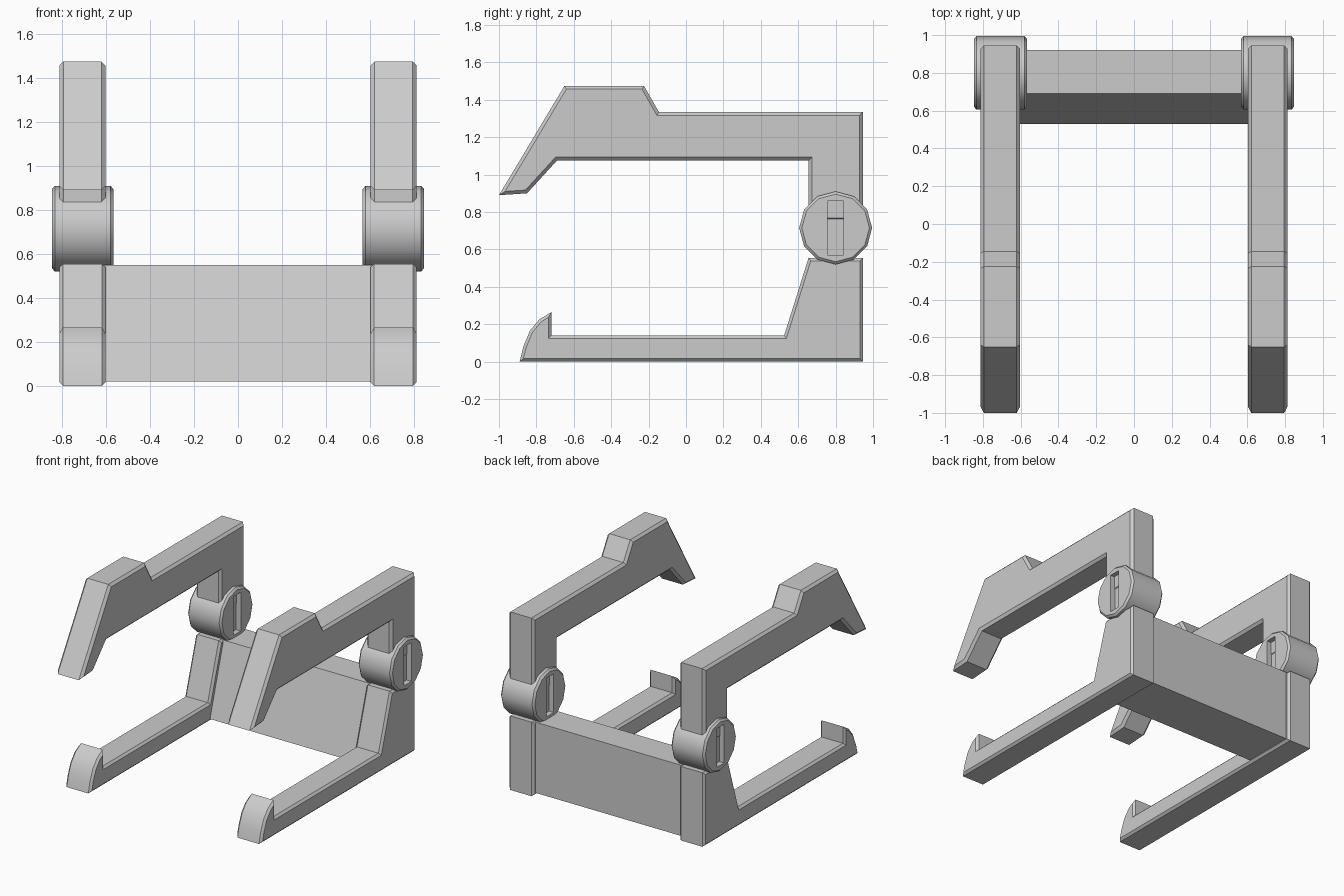
import bpy, bmesh, math

cube = bpy.data.objects.get("Cube")
if cube:
    bpy.data.objects.remove(cube, do_unlink=True)

grey = bpy.data.materials.new("light_grey")
grey.use_nodes = True
grey.diffuse_color = (0.6, 0.6, 0.6, 1)
grey.node_tree.nodes["Principled BSDF"].inputs["Base Color"].default_value = (0.6, 0.6, 0.6, 1)


def extrude_x(name, profile, x0, x1, chamfer=0.0):
    """Extrude a (y, z) outline from x0 to x1 and chamfer the outline of both sides."""
    bm = bmesh.new()
    face = bm.faces.new([bm.verts.new((x0, y, z)) for y, z in profile])
    out = bmesh.ops.extrude_face_region(bm, geom=[face])
    verts = [v for v in out["geom"] if isinstance(v, bmesh.types.BMVert)]
    bmesh.ops.translate(bm, verts=verts, vec=(x1 - x0, 0, 0))
    bmesh.ops.recalc_face_normals(bm, faces=bm.faces)
    if chamfer:
        rim = [e for e in bm.edges if abs(e.verts[0].co.x - e.verts[1].co.x) < 1e-5]
        bmesh.ops.bevel(bm, geom=rim, offset=chamfer, segments=1, affect='EDGES')
    mesh = bpy.data.meshes.new(name)
    bm.to_mesh(mesh)
    bm.free()
    mesh.materials.append(grey)
    obj = bpy.data.objects.new(name, mesh)
    bpy.context.collection.objects.link(obj)
    return obj


def activate(obj):
    bpy.ops.object.select_all(action='DESELECT')
    obj.select_set(True)
    bpy.context.view_layer.objects.active = obj


def finish(obj, mirrored=True):
    activate(obj)
    bpy.ops.object.shade_smooth_by_angle(angle=math.radians(40))
    if mirrored:
        obj.modifiers.new("mirror", 'MIRROR').use_mirror_merge = False


# Upper arms with a raised head and a downward tip
upper = [(-1, 0.89), (-0.65, 1.475), (-0.225, 1.475), (-0.145, 1.335), (0.945, 1.335),
         (0.945, 0.75), (0.655, 0.75), (0.655, 1.075), (-0.69, 1.075), (-0.85, 0.9)]
finish(extrude_x("upper_arms", upper, 0.603, 0.813, 0.018))

# Lower arms with a curved hook at the front
lower = [(-0.89, 0), (0.945, 0), (0.945, 0.555), (0.655, 0.555), (0.525, 0.14),
         (-0.72, 0.14), (-0.72, 0.265), (-0.785, 0.225), (-0.835, 0.165), (-0.87, 0.08)]
finish(extrude_x("lower_arms", lower, 0.603, 0.813, 0.016))

# Cross plate joining the lower arms
plate = [(0.53, 0.02), (0.92, 0.02), (0.92, 0.55), (0.69, 0.55)]
finish(extrude_x("cross_plate", plate, -0.61, 0.61), mirrored=False)

# Round hinges with an upright slot sunk into both faces
cy, cz, radius, sides = 0.8, 0.715, 0.195, 12
ring = [(cy + radius * math.sin(i * math.tau / sides), cz + radius * math.cos(i * math.tau / sides))
        for i in range(sides)]
hinge = extrude_x("hinges", ring, 0.567, 0.847, 0.014)
slot = [(0.757, 0.57), (0.843, 0.57), (0.843, 0.86), (0.757, 0.86)]
for x0, x1 in ((0.5, 0.607), (0.807, 0.9)):
    cutter = extrude_x("slot_cutter", slot, x0, x1)
    cutter.hide_render = True
    cut = hinge.modifiers.new("slot", 'BOOLEAN')
    cut.operation = 'DIFFERENCE'
    cut.object = cutter
    activate(hinge)
    bpy.ops.object.modifier_apply(modifier=cut.name)
    bpy.data.objects.remove(cutter, do_unlink=True)
finish(hinge)
